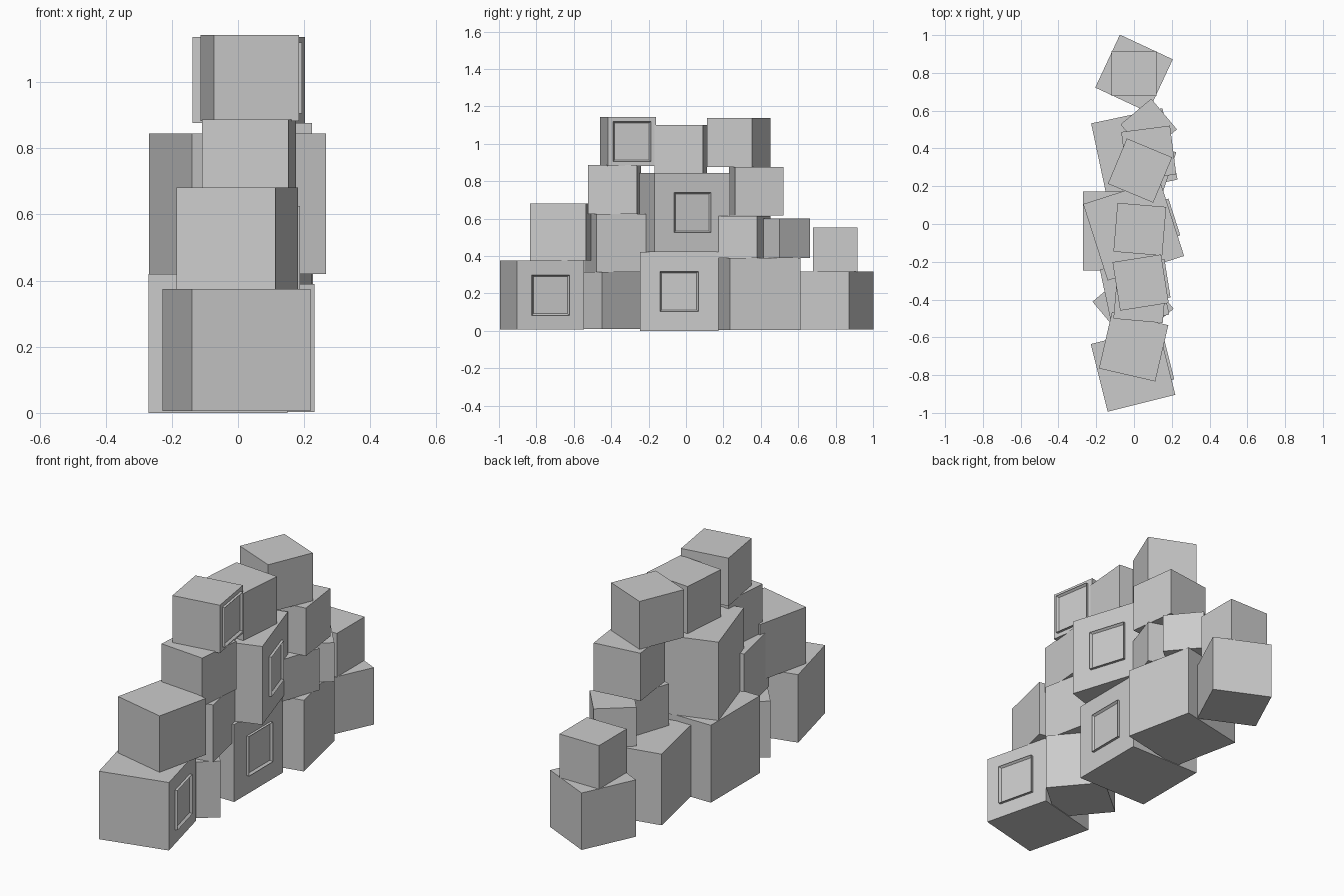
import bpy, bmesh
from math import radians
from mathutils import Matrix

if "Cube" in bpy.data.objects:
    bpy.data.objects.remove(bpy.data.objects["Cube"])


def place(bm, name, x, y, z, angle):
    mesh = bpy.data.meshes.new(name)
    bm.to_mesh(mesh)
    bm.free()
    obj = bpy.data.objects.new(name, mesh)
    obj.location = (x, y, z)
    obj.rotation_euler = (0, 0, radians(angle))
    bpy.context.collection.objects.link(obj)
    return obj


def block(name, x, y, base, size, angle, framed=False):
    """Cube crate turned about z, optionally with a framed panel on its +x face."""
    z = base + size / 2
    bm = bmesh.new()
    bmesh.ops.create_cube(bm, size=size)
    place(bm, name, x, y, z, angle)
    if framed:
        frame(name + "_panel", x, y, z, size / 2, angle)


def frame(name, x, y, z, half, angle):
    """Shallow raised frame with a recessed centre."""
    t = 0.014
    bm = bmesh.new()
    bmesh.ops.create_cube(bm, size=1, matrix=Matrix.Translation((half + t / 2 - 0.002, 0, 0))
                          @ Matrix.Diagonal((t + 0.004, 0.205, 0.215, 1)))
    bm.normal_update()
    face = max(bm.faces, key=lambda f: f.calc_center_median().x)
    bmesh.ops.inset_region(bm, faces=[face], thickness=0.0125)
    bmesh.ops.translate(bm, verts=face.verts, vec=(-0.012, 0, 0))
    place(bm, name, x, y, z, angle)


# name, x, y, base height, size, turn, framed panel
blocks = [
    # bottom row
    ("bottom_block_front", -0.005, -0.77, 0.006, 0.369, 14, True),
    ("bottom_block_second", -0.005, -0.43, 0.010, 0.305, 40, False),
    ("bottom_block_middle", -0.06, -0.037, 0.0, 0.42, 0, True),
    ("bottom_block_fourth", 0.002, 0.384, 0.003, 0.386, 12, False),
    ("bottom_block_back", 0.0, 0.797, 0.008, 0.309, -25, False),
    # second row
    ("second_block_front", -0.002, -0.65, 0.375, 0.306, -13, False),
    ("second_block_inner", 0.003, -0.36, 0.315, 0.31, 12, False),
    ("second_block_middle", -0.002, -0.032, 0.42, 0.425, 17.8, True),
    ("second_block_small", 0.08, 0.308, 0.388, 0.227, -18.7, False),
    ("second_block_turned", 0.078, 0.514, 0.388, 0.212, 40, False),
    ("second_block_back", 0.0, 0.797, 0.315, 0.238, 0, False),
    # third row
    ("third_block_front", 0.033, -0.382, 0.625, 0.262, -5, False),
    ("third_block_back", 0.078, 0.375, 0.617, 0.26, 7.4, False),
    # top row
    ("top_block_front", 0.035, -0.31, 0.882, 0.26, 9, True),
    ("top_block_middle", 0.031, -0.028, 0.842, 0.259, -4.8, False),
    ("top_block_back", 0.032, 0.283, 0.877, 0.26, -22.7, False),
]
for b in blocks:
    block(*b)
